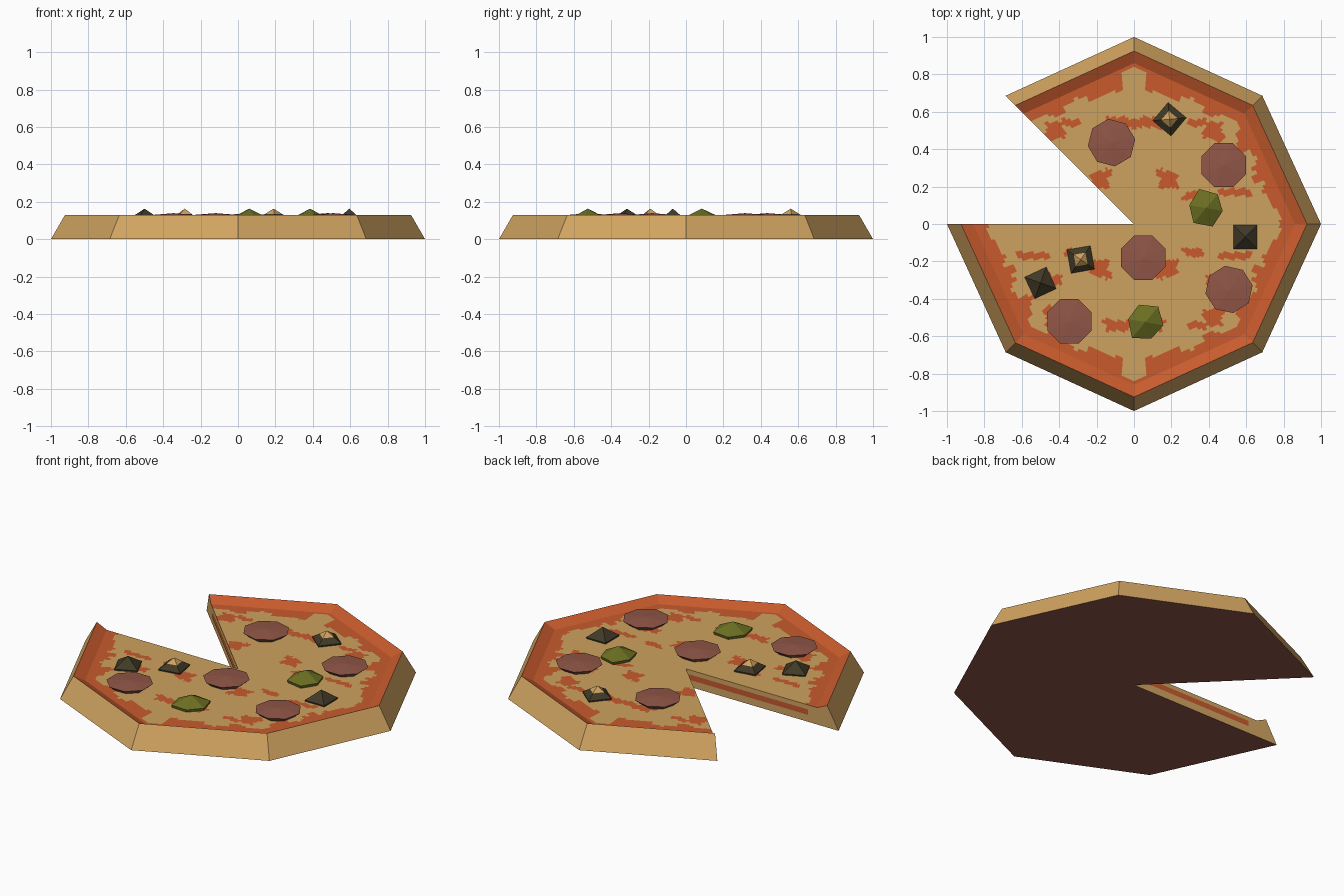
import bpy, bmesh, math
from mathutils import Vector, noise

if "Cube" in bpy.data.objects:
    bpy.data.objects.remove(bpy.data.objects["Cube"])


def mat(name, r, g, b):
    m = bpy.data.materials.new(name)
    lin = [((c / 255 + 0.055) / 1.055) ** 2.4 for c in (r, g, b)]
    m.diffuse_color = (*lin, 1)
    m.use_nodes = True
    m.node_tree.nodes["Principled BSDF"].inputs["Base Color"].default_value = m.diffuse_color
    return m


CRUST = mat("baked_dough", 212, 166, 98)
CHEESE = mat("cheese", 206, 162, 95)
SAUCE = mat("tomato_sauce", 200, 91, 45)
MEAT = mat("cured_meat", 145, 86, 71)
GREEN = mat("green_pepper", 108, 112, 34)
OLIVE = mat("black_olive", 64, 57, 39)
FLOOR = 0.10


def finish(name, bm, mats):
    me = bpy.data.meshes.new(name)
    bm.to_mesh(me)
    bm.free()
    for m in mats:
        me.materials.append(m)
    ob = bpy.data.objects.new(name, me)
    bpy.context.collection.objects.link(ob)
    return ob


# eight octagon corners round the seven remaining slices
corners = []
for k in range(8):
    a = math.radians(-180 + 45 * k)
    r = 0.97 if k % 2 else 1.0
    corners.append(Vector((r * math.cos(a), r * math.sin(a), 0)))

# crust shell: outer wall, sauced inner slope, underside, two cut faces
bm = bmesh.new()


def ring(s, z):
    return [bm.verts.new((c.x * s, c.y * s, z)) for c in corners]


outer, top, inner = ring(1, 0), ring(0.925, 0.13), ring(0.86, FLOOR)
c0, c1 = bm.verts.new((0, 0, 0)), bm.verts.new((0, 0, FLOOR))
for k in range(7):
    j = k + 1
    bm.faces.new((outer[k], outer[j], top[j], top[k]))
    bm.faces.new((top[k], top[j], inner[j], inner[k])).material_index = 1
    bm.faces.new((c0, outer[j], outer[k])).material_index = 2
bm.faces.new((c0, outer[0], top[0], inner[0], c1))
bm.faces.new((c1, inner[7], top[7], outer[7], c0))
finish("crust", bm, [CRUST, SAUCE, MEAT])

# sauce seam showing on each cut face
for name, c, side in (("cut_seam_left", corners[0], 1), ("cut_seam_back", corners[7], -1)):
    bm = bmesh.new()
    off = Vector((-c.y, c.x, 0)) * 0.002 * (-side)
    pts = [c * s + off + Vector((0, 0, z))
           for s, z in ((0.02, 0.042), (0.8, 0.042), (0.8, 0.074), (0.02, 0.074))]
    bm.faces.new([bm.verts.new(p) for p in pts[::side]])
    finish(name, bm, [SAUCE])

# sauce patches (x, y, half width, half height), mirrored in both axes
PATCHES = [(0.18, 0.24, 0.05, 0.045), (0.43, 0.50, 0.06, 0.05), (0.06, 0.54, 0.09, 0.03),
           (0.32, 0.15, 0.05, 0.02), (0.53, 0.17, 0.08, 0.02), (0.61, 0.43, 0.06, 0.04),
           (0.42, 0.30, 0.04, 0.04), (0.33, 0.54, 0.05, 0.02)]


def is_sauce(p):
    x, y = abs(p.x), abs(p.y)
    n = noise.noise(Vector((x * 9, y * 9, 0.3)))
    n2 = noise.noise(Vector((x * 22, y * 22, 4.7)))
    f = max(0.685 * x + 0.315 * y, 0.315 * x + 0.685 * y) / 0.685
    if x < 0.03 and y > 0.6:
        return y > 0.835
    if f > 0.795 + 0.09 * n + 0.04 * n2:
        return True
    return any(max(abs(x - a) / w, abs(y - b) / h) < 1 + 0.6 * n2 for a, b, w, h in PATCHES)


# cheese and sauce filling, a fine fan grid coloured by the rule above
bm = bmesh.new()
NT, NR = 26, 44
cols = []
for k in range(7):
    for t in range(NT + (k == 6)):
        d = corners[k].lerp(corners[k + 1], t / NT) * 0.86
        cols.append([bm.verts.new((d.x * i / NR, d.y * i / NR, FLOOR)) for i in range(1, NR + 1)])
mid = bm.verts.new((0, 0, FLOOR))
for a, b in zip(cols, cols[1:]):
    bm.faces.new((mid, a[0], b[0]))
    for i in range(NR - 1):
        bm.faces.new((a[i], a[i + 1], b[i + 1], b[i]))
for f in bm.faces:
    f.material_index = int(is_sauce(f.calc_center_median()))
finish("filling", bm, [CHEESE, SAUCE])


def topping(name, x, y, rot, sides, levels, apex, mats, wobble=0.0):
    """Stack of n-sided rings (radius, z) closed by an apex; apex faces take the last material."""
    bm = bmesh.new()
    rings = []
    for r, z in levels:
        row = []
        for i in range(sides):
            a = math.radians(rot) + math.tau * i / sides
            q = r * (1 + wobble * math.sin(2.3 * i + rot))
            row.append(bm.verts.new((x + q * math.cos(a), y + q * math.sin(a), z)))
        rings.append(row)
    for lo, hi in zip(rings, rings[1:]):
        for i in range(sides):
            j = (i + 1) % sides
            bm.faces.new((lo[i], lo[j], hi[j], hi[i]))
    tip = bm.verts.new((x, y, apex))
    for i in range(sides):
        f = bm.faces.new((rings[-1][i], rings[-1][(i + 1) % sides], tip))
        f.material_index = len(mats) - 1
    finish(name, bm, mats)


# meat slices: shallow octagonal discs
for i, (x, y, rot) in enumerate([(-0.12, 0.435, 8), (0.48, 0.315, 22.5), (0.05, -0.18, 22.5),
                                 (0.508, -0.35, 10), (-0.345, -0.52, 22.5)]):
    topping(f"meat_slice_{i + 1}", x, y, rot, 8,
            [(0.085, FLOOR - 0.005), (0.128, 0.129)], 0.139, [MEAT])

# green pepper chunks: irregular six-sided peaks
for i, (x, y, rot) in enumerate([(0.385, 0.085, 50), (0.06, -0.525, 110)]):
    topping(f"pepper_chunk_{i + 1}", x, y, rot, 6,
            [(0.095, FLOOR - 0.005), (0.1, 0.115)], 0.163, [GREEN], 0.1)

# olives: four-sided peaks, two of them with a cheese tip
for i, (x, y, rot, tip) in enumerate([(0.19, 0.56, 5, CHEESE), (0.595, -0.07, 45, OLIVE),
                                      (-0.5, -0.315, 70, OLIVE), (-0.285, -0.19, 55, CHEESE)]):
    topping(f"olive_{i + 1}", x, y, rot, 4,
            [(0.088, FLOOR - 0.002), (0.09, 0.108), (0.045, 0.135)], 0.163, [OLIVE, tip])
